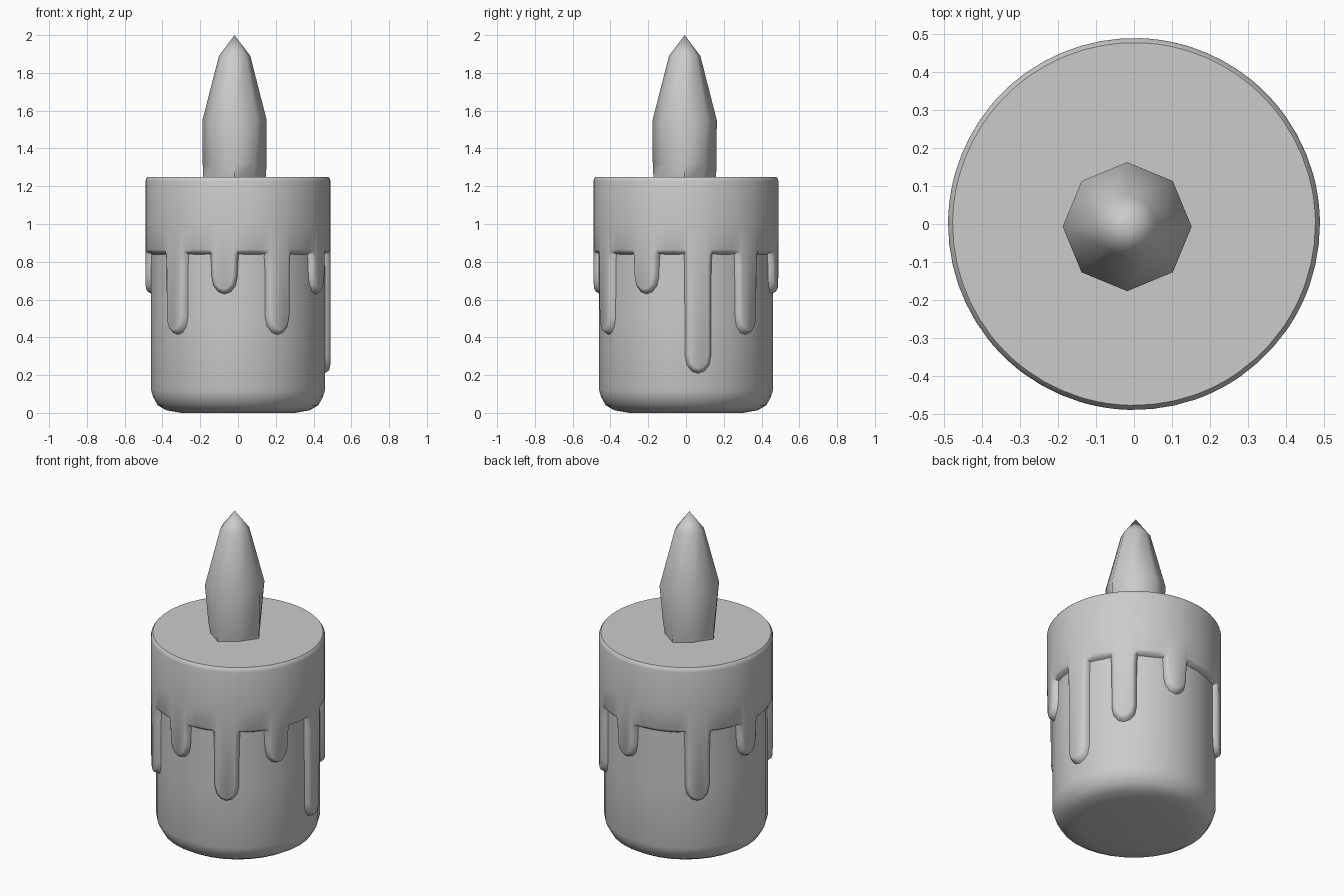
import bpy, math

if "Cube" in bpy.data.objects:
    bpy.data.objects.remove(bpy.data.objects["Cube"])


def make_object(name, verts, faces, angle=50):
    mesh = bpy.data.meshes.new(name)
    mesh.from_pydata(verts, [], faces)
    mesh.update()
    obj = bpy.data.objects.new(name, mesh)
    bpy.context.collection.objects.link(obj)
    bpy.context.view_layer.objects.active = obj
    obj.select_set(True)
    bpy.ops.object.shade_smooth_by_angle(angle=math.radians(angle))
    obj.select_set(False)
    return obj


def skin(rings, cap_first=True, cap_last=True):
    """Join equal-length rings (listed bottom to top) with quads."""
    n = len(rings[0])
    verts = [v for ring in rings for v in ring]
    faces = []
    for k in range(len(rings) - 1):
        for i in range(n):
            j = (i + 1) % n
            faces.append((k * n + i, k * n + j, (k + 1) * n + j, (k + 1) * n + i))
    if cap_first:
        faces.append(tuple(reversed(range(n))))
    if cap_last:
        faces.append(tuple(range((len(rings) - 1) * n, len(rings) * n)))
    return verts, faces


def polar(r, a, z, cx=0.0, cy=0.0):
    return (cx + r * math.cos(a), cy + r * math.sin(a), z)


# Candle body: turned profile with a rounded foot
SEG = 32
profile = [(0.30, 0.0), (0.38, 0.014), (0.425, 0.04), (0.45, 0.085),
           (0.46, 0.12), (0.46, 0.5), (0.46, 1.0)]
make_object("candle_body", *skin(
    [[polar(r, 2 * math.pi * i / SEG, z) for i in range(SEG)] for r, z in profile]))

# Melted wax: outline of (angle, height) with one drip per entry (angle, tip height)
drips = [(8, .205), (43, .41), (80, .625), (133, .41), (172, .625),
         (226, .41), (261, .625), (297, .41), (333, .625)]
NOTCH = 0.865
outline = []
for k, (a, tip) in enumerate(drips):
    half = [(8.0, NOTCH), (6.4, NOTCH - .03), (5.9, NOTCH - .09),
            (5.7, tip + .10), (4.6, tip + .058), (2.4, tip + .037)]
    outline += [(a - d, z) for d, z in half]
    outline.append((a, tip + .03))
    outline += [(a + d, z) for d, z in reversed(half)]
    start = a + 8
    end = drips[(k + 1) % len(drips)][0] - 8 + (360 if k == len(drips) - 1 else 0)
    steps = max(2, round((end - start) / 6))
    outline += [(start + (end - start) * i / steps, NOTCH) for i in range(1, steps)]

R = 0.49
N = len(outline)


def lip(offset, r):
    """Wax edge pushed outward along its own normal by offset."""
    ring = []
    for i, (a, z) in enumerate(outline):
        (a0, z0), (a1, z1) = outline[i - 1], outline[(i + 1) % N]
        ts = math.radians((a1 - a0) % 360) * R
        tz = z1 - z0
        length = math.hypot(ts, tz)
        ring.append(polar(r, math.radians(a) + offset * tz / length / R,
                          z - offset * ts / length))
    return ring


def rim(r, z):
    return [polar(r, math.radians(a), z) for a, _ in outline]


wax = [lip(.030, .45), lip(.022, .468), lip(.012, .484), lip(0, R),
       rim(R, 1.0), rim(R, 1.225), rim(.487, 1.238), rim(.478, 1.25)]
make_object("melted_wax", *skin(wax, cap_first=False))

# Flame: eight-sided, slightly off centre, squarer at its foot
CX, CY = -0.018, -0.007
flame = []
for r, diag, z in [(.165, .135, 1.23), (.169, .15, 1.32), (.17, .17, 1.55), (.083, .083, 1.89)]:
    flame.append([polar(diag if i % 2 else r, i * math.pi / 4, z, CX, CY) for i in range(8)])
verts, faces = skin(flame, cap_last=False)
tip = len(verts)
verts.append((CX, CY, 2.0))
faces += [(tip - 8 + i, tip - 8 + (i + 1) % 8, tip) for i in range(8)]
make_object("flame", verts, faces, 60)
